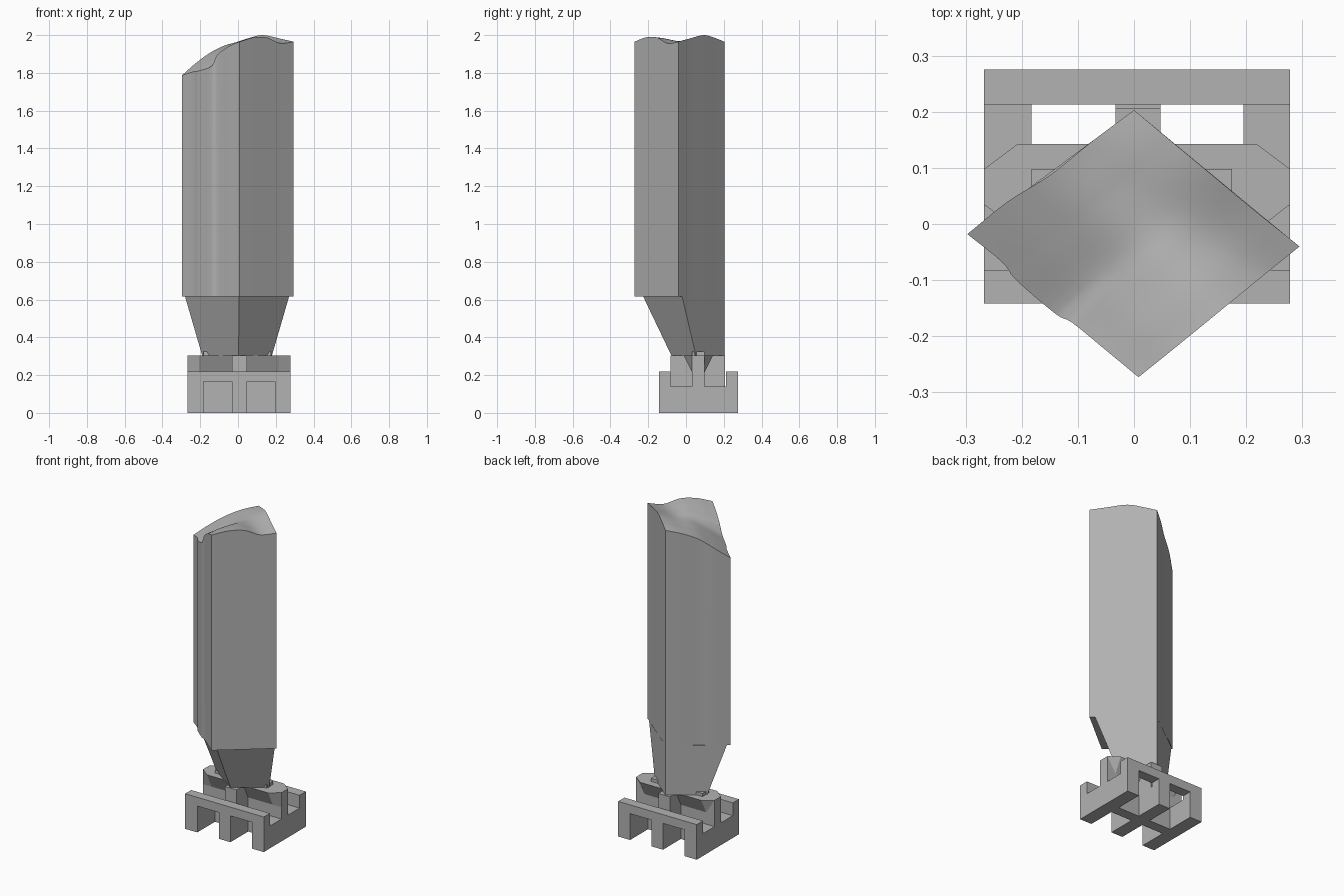
import bpy, bmesh
from mathutils import Vector

cube = bpy.data.objects.get("Cube")
if cube:
    bpy.data.objects.remove(cube, do_unlink=True)

mat = bpy.data.materials.new("plain_grey")
mat.use_nodes = True
grey = (0.45, 0.45, 0.45, 1)
mat.diffuse_color = grey
mat.node_tree.nodes["Principled BSDF"].inputs["Base Color"].default_value = grey


def finish(name, bm, smooth=False):
    bmesh.ops.recalc_face_normals(bm, faces=bm.faces)
    mesh = bpy.data.meshes.new(name)
    bm.to_mesh(mesh)
    bm.free()
    mesh.materials.append(mat)
    obj = bpy.data.objects.new(name, mesh)
    bpy.context.collection.objects.link(obj)
    if smooth:
        bpy.ops.object.select_all(action="DESELECT")
        obj.select_set(True)
        bpy.context.view_layer.objects.active = obj
        bpy.ops.object.shade_smooth_by_angle(angle=0.6)
    return obj


def loft(name, lower, upper):
    """Closed solid between two matching loops."""
    bm = bmesh.new()
    a = [bm.verts.new(p) for p in lower]
    b = [bm.verts.new(p) for p in upper]
    n = len(a)
    for i in range(n):
        j = (i + 1) % n
        bm.faces.new((a[i], a[j], b[j], b[i]))
    bm.faces.new(a[::-1])
    bm.faces.new(b)
    return finish(name, bm)


def ring(points, z):
    return [(x, y, z) for x, y in points]


def box(name, x0, x1, y0, y1, z0, z1):
    r = [(x0, y0), (x1, y0), (x1, y1), (x0, y1)]
    return loft(name, ring(r, z0), ring(r, z1))


def curve(points, t):
    """Smooth curve through evenly spaced points."""
    p = [Vector(q) for q in points]
    p = [2 * p[0] - p[1]] + p + [2 * p[-1] - p[-2]]
    s = t * (len(points) - 1)
    i = min(int(s), len(points) - 2)
    f = s - i
    a, b, c, d = p[i:i + 4]
    return 0.5 * (2 * b + (c - a) * f + (2 * a - 5 * b + 4 * c - d) * f * f
                  + (3 * b - a - 3 * c + d) * f ** 3)


# Column: four top edges joined by a blended, wavy cap
FRONT, RIGHT = (0.008, -0.273, 1.965), (0.295, -0.04, 1.965)
BACK, LEFT = (0, 0.203, 1.965), (-0.297, -0.018, 1.787)
front_right = [FRONT, (0.08, -0.215, 1.987), (0.151, -0.157, 1.988), (0.223, -0.098, 1.957), RIGHT]
left_back = [LEFT, (-0.225, 0.04, 1.85), (-0.15, 0.087, 1.905), (-0.075, 0.147, 1.943), BACK]
front_left = [FRONT, (-0.05, -0.225, 1.94), (-0.11, -0.176, 1.895), (-0.14, -0.16, 1.835),
              (-0.21, -0.1, 1.81), (-0.235, -0.068, 1.806), LEFT]
right_back = [RIGHT, (0.22, 0.02, 1.982), (0.13, 0.095, 2.0), (0.06, 0.153, 1.985), BACK]
N, SHOULDER = 24, 0.615
corners = [Vector(c) for c in (FRONT, RIGHT, LEFT, BACK)]


def cap(u, v):
    ruled_v = curve(front_right, u) * (1 - v) + curve(left_back, u) * v
    ruled_u = curve(front_left, v) * (1 - u) + curve(right_back, v) * u
    flat = (corners[0] * (1 - u) + corners[1] * u) * (1 - v) + (corners[2] * (1 - u) + corners[3] * u) * v
    return ruled_v + ruled_u - flat


bm = bmesh.new()
grid = [[bm.verts.new(cap(i / N, j / N)) for i in range(N + 1)] for j in range(N + 1)]
for j in range(N):
    for i in range(N):
        bm.faces.new((grid[j][i], grid[j][i + 1], grid[j + 1][i + 1], grid[j + 1][i]))
rim = (grid[0][:-1] + [row[N] for row in grid[:-1]]
       + grid[N][:0:-1] + [row[0] for row in grid[:0:-1]])
foot = [bm.verts.new((v.co.x, v.co.y, SHOULDER)) for v in rim]
for k in range(len(rim)):
    m = (k + 1) % len(rim)
    bm.faces.new((foot[k], foot[m], rim[m], rim[k]))
bm.faces.new(foot[::-1])
finish("column", bm, smooth=True)

# Tapered neck, flush with the rear faces of the column
loft("tapered_neck",
     ring([(0.003, -0.078), (0.18, 0.052), (0, 0.203), (-0.19, 0.06)], 0.305),
     ring([(0.006, -0.226), (0.27, -0.02), (0, 0.203), (-0.28, -0.005)], SHOULDER))

# Base: three runners, two notched end bars and a middle wall
X0, X1 = -0.267, 0.278
Y0, Y1 = -0.142, 0.275
runners = [(X0, -0.183), (-0.033, 0.047), (0.195, X1)]
for name, (a, b) in zip(("right_runner", "middle_runner", "left_runner"), runners):
    box(name, a, b, Y0, Y1, 0, 0.14)
for name, a, b in (("front", Y0, -0.082), ("back", 0.213, Y1)):
    box(name + "_bar", X0, X1, a, b, 0.165, 0.22)
    for side, (c, d) in zip(("right", "middle", "left"), runners):
        box(f"{name}_{side}_post", c, d, a, b, 0.14, 0.165)
box("middle_wall", X0, X1, 0.033, 0.098, 0, 0.305)
box("centre_rib", -0.033, 0.047, -0.082, 0.206, 0.14, 0.305)

# Flared lobes along the top of the wall, chamfered at the outer corners
for name, outer, inner, cut in (("right_lobe", X0, -0.033, 0.06), ("left_lobe", X1, 0.047, -0.06)):
    low = [(outer, 0.035), (outer + cut, 0.035), (inner, 0.035),
           (inner, 0.096), (outer + cut, 0.096), (outer, 0.096)]
    top = [(outer, 0.035), (outer + cut, -0.012), (inner, -0.012),
           (inner, 0.143), (outer + cut, 0.143), (outer, 0.098)]
    loft(name, ring(low, 0.21), ring(top, 0.305))

# Thin pads between wall and neck
for name, a, b in (("right_pad", -0.183, -0.015), ("left_pad", 0.003, 0.175)):
    box(name, a, b, 0.033, 0.098, 0.305, 0.325)
